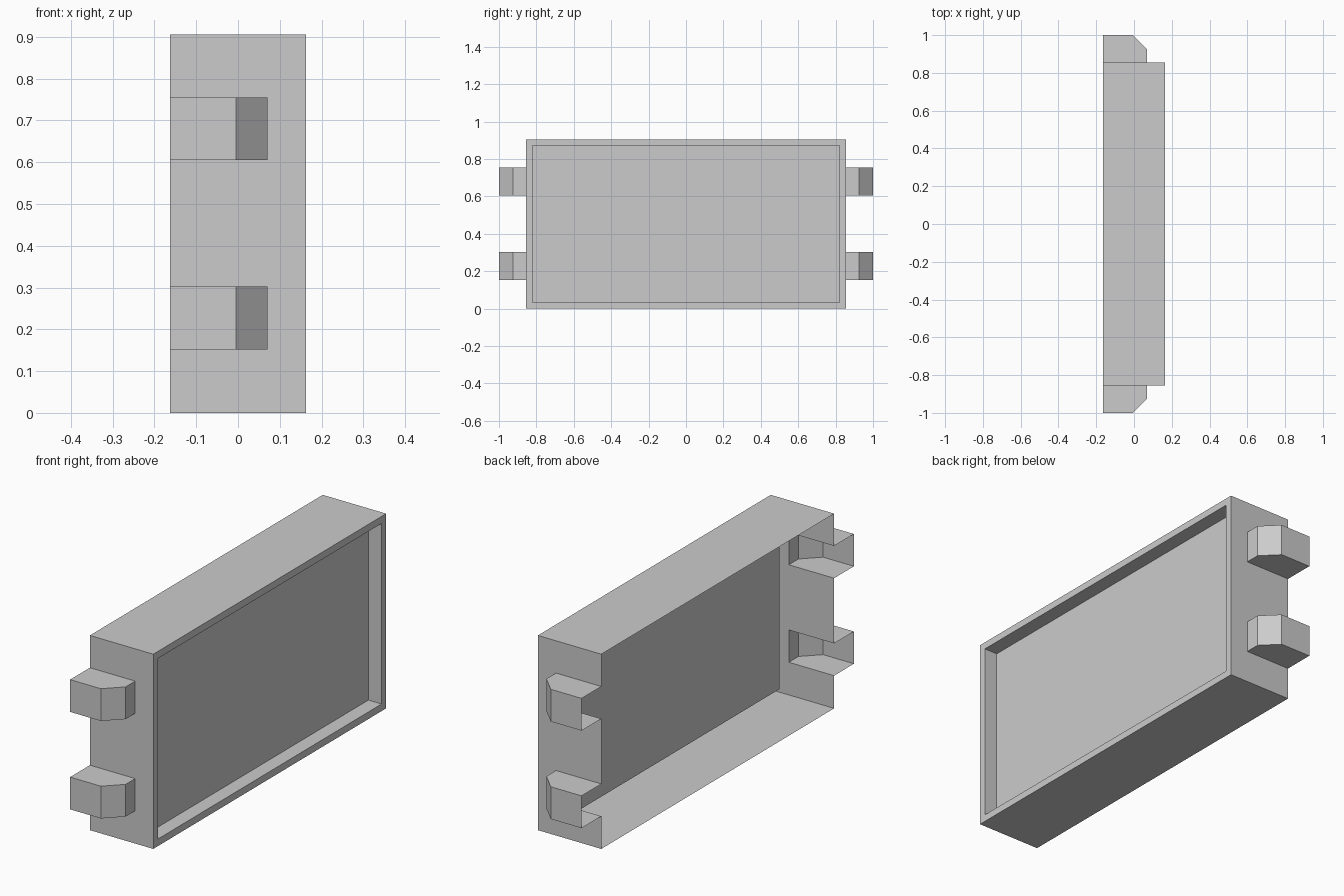
import bpy, bmesh
from mathutils import Matrix, Vector

if "Cube" in bpy.data.objects:
    bpy.data.objects.remove(bpy.data.objects["Cube"], do_unlink=True)

HX, HY, H = 0.163, 0.855, 0.905        # half depth, half length, height
RIM, RECESS = 0.033, 0.068             # front frame width and panel depth
CLIP_X, CHAMFER = 0.07, 0.075
CLIP_Z = [(0.152, 0.302), (0.605, 0.755)]

grey = bpy.data.materials.new("plain grey")
grey.use_nodes = True
grey.diffuse_color = (0.6, 0.6, 0.6, 1)
grey.node_tree.nodes["Principled BSDF"].inputs["Base Color"].default_value = (0.6, 0.6, 0.6, 1)


def finish(bm, name):
    mesh = bpy.data.meshes.new(name)
    bm.to_mesh(mesh)
    bm.free()
    mesh.materials.append(grey)
    obj = bpy.data.objects.new(name, mesh)
    bpy.context.collection.objects.link(obj)
    return obj


def all_geom(bm):
    return bm.verts[:] + bm.edges[:] + bm.faces[:]


# Housing: thin shell, open at the rear, with slots in both end walls
bm = bmesh.new()
size = Matrix.Diagonal((2 * HX, 2 * HY, H, 1))
bmesh.ops.create_cube(bm, size=1, matrix=Matrix.Translation((0, 0, H / 2)) @ size)
for z in [level for pair in CLIP_Z for level in pair]:
    bmesh.ops.bisect_plane(bm, geom=all_geom(bm), plane_co=(0, 0, z), plane_no=(0, 0, 1))
bmesh.ops.bisect_plane(bm, geom=all_geom(bm), plane_co=(CLIP_X, 0, 0), plane_no=(1, 0, 0))


def is_open(face):
    c = face.calc_center_median()
    in_slot = any(low < c.z < high for low, high in CLIP_Z)
    return face.normal.x < -0.9 or (abs(face.normal.y) > 0.9 and c.x < CLIP_X and in_slot)


bm.normal_update()
bmesh.ops.delete(bm, geom=[f for f in bm.faces if is_open(f)], context='FACES')

# Recessed front panel inside a narrow frame
front = [f for f in bm.faces if f.normal.x > 0.9]
bmesh.ops.inset_region(bm, faces=front, thickness=RIM, use_even_offset=True)
bmesh.ops.inset_region(bm, faces=front, thickness=0, depth=-RECESS)
bmesh.ops.dissolve_limit(bm, angle_limit=0.01, verts=bm.verts[:], edges=bm.edges[:])
finish(bm, "housing")


# Clips: hollow chamfered hooks, open towards the housing and the rear
def add_clip(name, side, low, high):
    outline = [(-HX, HY), (-HX, 1), (CLIP_X - CHAMFER, 1),
               (CLIP_X, 1 - CHAMFER), (CLIP_X, HY)]
    bm = bmesh.new()
    base, top = [[bm.verts.new((x, side * y, z)) for x, y in outline] for z in (low, high)]
    bm.faces.new(base)
    bm.faces.new(top)
    for i in range(1, len(outline) - 1):
        bm.faces.new((base[i], base[i + 1], top[i + 1], top[i]))
    bmesh.ops.recalc_face_normals(bm, faces=bm.faces[:])
    centre = Vector((-HX / 2, side * 0.92, (low + high) / 2))
    cap = max(bm.faces, key=lambda f: f.calc_center_median().z)
    if cap.normal.dot(cap.calc_center_median() - centre) < 0:
        bmesh.ops.reverse_faces(bm, faces=bm.faces[:])
    finish(bm, name)


for end, side in (("front", -1), ("back", 1)):
    for height, (low, high) in zip(("lower", "upper"), CLIP_Z):
        add_clip(f"{end}_{height}_clip", side, low, high)
